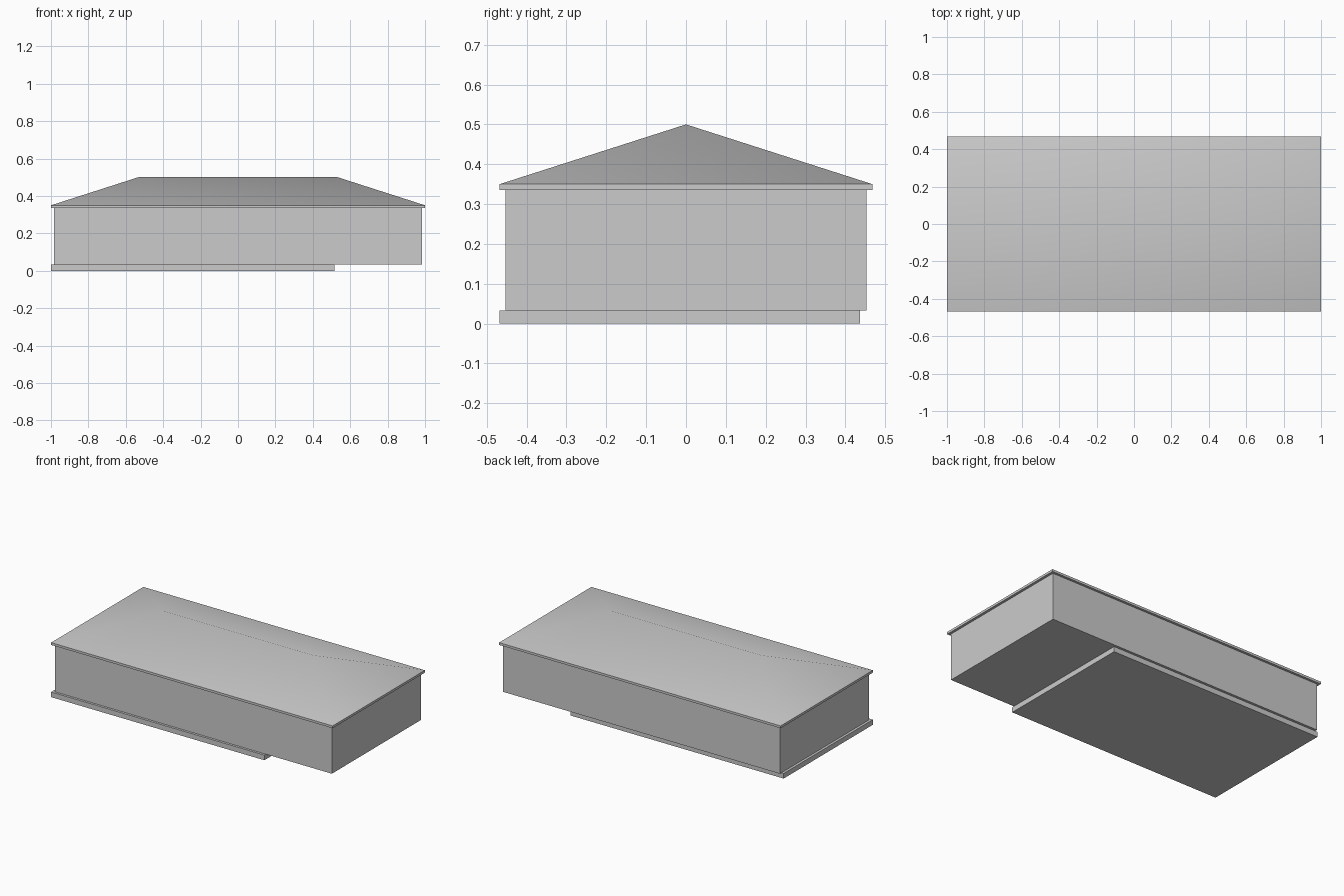
import bpy, bmesh, math

default_cube = bpy.data.objects.get("Cube")
if default_cube:
    bpy.data.objects.remove(default_cube, do_unlink=True)

grey = bpy.data.materials.new("light grey")
grey.use_nodes = True
GREY = (0.6, 0.6, 0.6, 1.0)
grey.diffuse_color = GREY
grey.node_tree.nodes["Principled BSDF"].inputs["Base Color"].default_value = GREY


def finish(bm, name):
    bmesh.ops.recalc_face_normals(bm, faces=bm.faces)
    mesh = bpy.data.meshes.new(name)
    bm.to_mesh(mesh)
    bm.free()
    mesh.materials.append(grey)
    obj = bpy.data.objects.new(name, mesh)
    bpy.context.collection.objects.link(obj)
    return obj


def box(name, x, y, z):
    """Box spanning the given (low, high) ranges."""
    bm = bmesh.new()
    bmesh.ops.create_cube(bm, size=1)
    for v in bm.verts:
        v.co = [r[0] if c < 0 else r[1] for c, r in zip(v.co, (x, y, z))]
    return finish(bm, name)


EAVE_X, EAVE_Y = 1.0, 0.468
FLOOR, WALL_TOP, EAVE_TOP, RIDGE_Z = 0.033, 0.335, 0.35, 0.5
RIDGE_X = 0.533

# Foundation slab under part of the building
box("foundation_slab", (-EAVE_X, 0.515), (-EAVE_Y, 0.437), (0, FLOOR))

# Main walls
box("walls", (-0.984, 0.984), (-0.453, 0.453), (FLOOR, WALL_TOP))

# Hipped roof with a thin eave: box whose top is extruded and drawn in to a ridge
bm = bmesh.new()
bmesh.ops.create_cube(bm, size=2)
for v in bm.verts:
    v.co = (v.co.x * EAVE_X, v.co.y * EAVE_Y, EAVE_TOP if v.co.z > 0 else WALL_TOP)
top = max(bm.faces, key=lambda f: f.calc_center_median().z)
hip = bmesh.ops.extrude_discrete_faces(bm, faces=[top])["faces"][0]
for v in hip.verts:
    v.co = (math.copysign(RIDGE_X, v.co.x), 0, RIDGE_Z)
bmesh.ops.remove_doubles(bm, verts=bm.verts, dist=0.0001)
roof = finish(bm, "hipped_roof")

# Soft hips, crisp ridge and eave edges
bpy.ops.object.select_all(action="DESELECT")
roof.select_set(True)
bpy.context.view_layer.objects.active = roof
bpy.ops.object.shade_smooth_by_angle(angle=math.radians(30))
